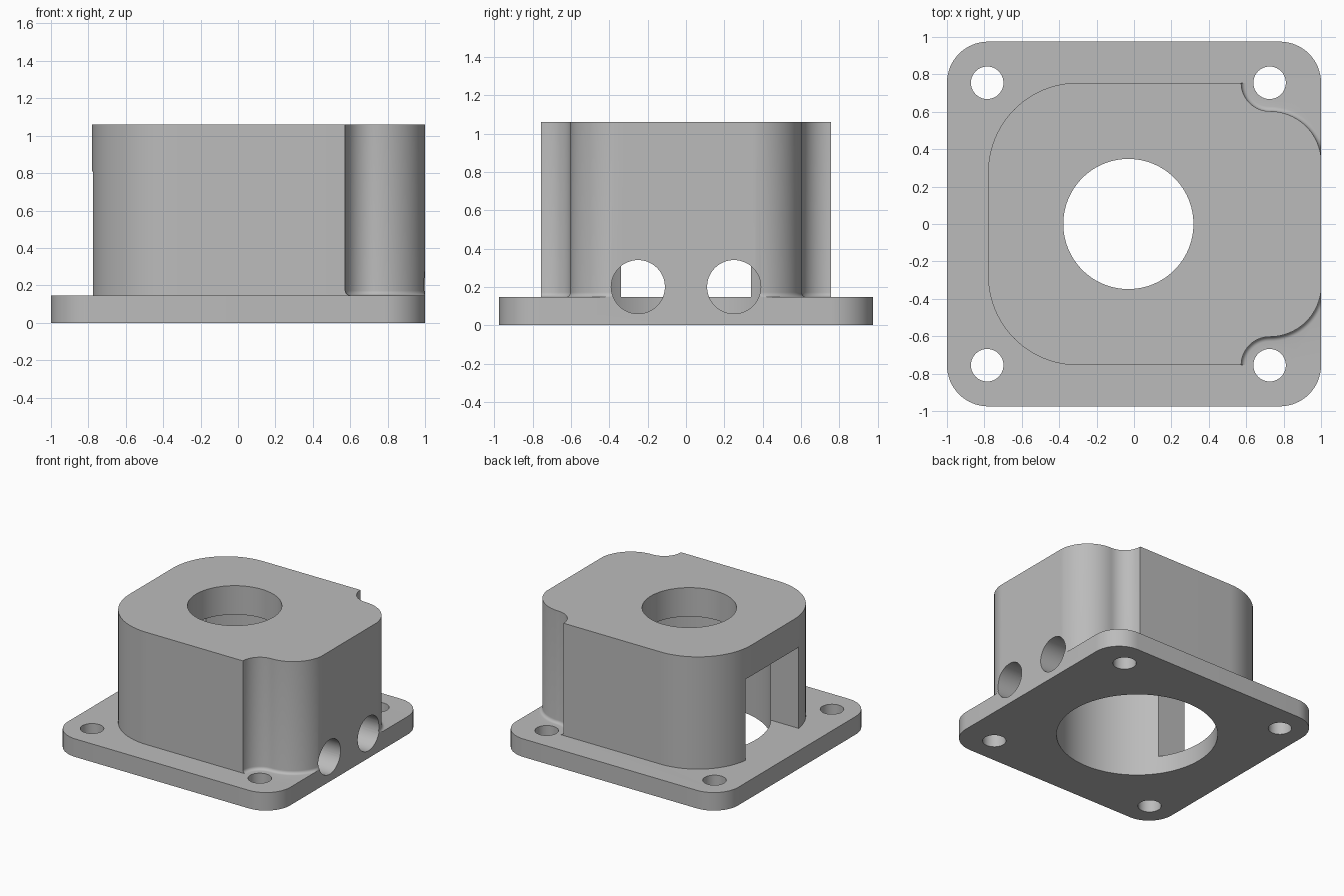
import bpy, bmesh
from math import sin, cos, pi, radians

if "Cube" in bpy.data.objects:
    bpy.data.objects.remove(bpy.data.objects["Cube"], do_unlink=True)

AXIS_X = -0.03      # centre of the bore
FLANGE_TOP = 0.147
BODY_TOP = 1.06

metal = bpy.data.materials.new("plain grey")
metal.use_nodes = True
grey = (0.5, 0.5, 0.5, 1)
metal.diffuse_color = grey
metal.node_tree.nodes["Principled BSDF"].inputs["Base Color"].default_value = grey


def arc(cx, cy, r, start, end, n=16):
    """Points on an arc, angles in degrees."""
    angles = [radians(start + (end - start) * i / n) for i in range(n + 1)]
    return [(cx + r * cos(a), cy + r * sin(a)) for a in angles]


def loft(name, layers):
    """Solid through matching outlines, given as (z, points) from the bottom up."""
    bm = bmesh.new()
    rings = [[bm.verts.new((x, y, z)) for x, y in pts] for z, pts in layers]
    n = len(rings[0])
    for low, high in zip(rings, rings[1:]):
        for i in range(n):
            j = (i + 1) % n
            bm.faces.new((low[i], low[j], high[j], high[i]))
    bm.faces.new(rings[0][::-1])
    bm.faces.new(rings[-1])
    bmesh.ops.recalc_face_normals(bm, faces=bm.faces[:])
    mesh = bpy.data.meshes.new(name)
    bm.to_mesh(mesh)
    bm.free()
    mesh.materials.append(metal)
    ob = bpy.data.objects.new(name, mesh)
    bpy.context.collection.objects.link(ob)
    return ob


def cylinder(name, x, y, r, z0, z1, n=64):
    ring = arc(x, y, r, 0, 360 - 360 / n, n - 1)
    return loft(name, [(z0, ring), (z1, ring)])


def combine(target, tool, operation):
    """Apply a boolean and remove the tool."""
    tool.hide_render = True
    mod = target.modifiers.new(operation.lower(), "BOOLEAN")
    mod.operation, mod.object, mod.solver = operation, tool, "EXACT"
    bpy.context.view_layer.objects.active = target
    bpy.ops.object.modifier_apply(modifier=mod.name)
    bpy.data.objects.remove(tool, do_unlink=True)


def tower_outline(grow=0.0):
    """Housing outline; grow swells only the relieved corners, for the base fillet."""
    upper = arc(0.725, 0.326, 0.277 + grow, 0, 90, 24)
    upper += arc(0.725, 0.755, 0.152 - grow, 270, 180)[1:]
    upper += arc(-0.30, 0.275, 0.48, 90, 180, 24)
    upper = [(min(x, 1.0), y) for x, y in upper]
    return upper + [(x, -y) for x, y in reversed(upper)]


# Flange plate with rounded corners
plate = []
for sx, sy, a in ((1, 1, 0), (-1, 1, 90), (-1, -1, 180), (1, -1, 270)):
    plate += arc(sx * 0.78, sy * 0.755, 0.22, a, a + 90)
body = loft("flanged_housing", [(0, plate), (FLANGE_TOP, plate)])

# Housing tower, with a small fillet where the relieved corners meet the flange
FILLET = 0.025
layers = [(0.06, tower_outline(FILLET))]
for i in range(6):
    t = i / 5 * pi / 2
    layers.append((FLANGE_TOP + FILLET * (1 - cos(t)), tower_outline(FILLET * (1 - sin(t)))))
layers.append((BODY_TOP, tower_outline()))
combine(body, loft("tower", layers), "UNION")

# Wide lower bore and narrower top opening
combine(body, cylinder("bore", AXIS_X, 0, 0.6, -0.1, 0.825, 96), "DIFFERENCE")
combine(body, cylinder("top_opening", AXIS_X, 0, 0.348, 0.7, 1.2, 96), "DIFFERENCE")

# Bolt holes in the flange
for x in (-0.785, 0.725):
    for y in (-0.755, 0.755):
        combine(body, cylinder("bolt_hole", x, y, 0.087, -0.1, 0.3, 40), "DIFFERENCE")

# Two ports through the right-hand wall
for y in (-0.25, 0.25):
    port = cylinder("port", 0, 0, 0.14, 0, 1.2, 48)
    port.rotation_euler = (0, pi / 2, 0)
    port.location = (0.1, y, 0.2)
    bpy.context.view_layer.update()
    combine(body, port, "DIFFERENCE")

# Rectangular window in the opposite wall
window = [(-1.2, -0.34), (-0.3, -0.34), (-0.3, 0.34), (-1.2, 0.34)]
combine(body, loft("window", [(FLANGE_TOP, window), (0.81, window)]), "DIFFERENCE")

# Smooth curved walls, crisp edges
bpy.ops.object.select_all(action="DESELECT")
body.select_set(True)
bpy.context.view_layer.objects.active = body
bpy.ops.object.shade_smooth_by_angle(angle=radians(30))
